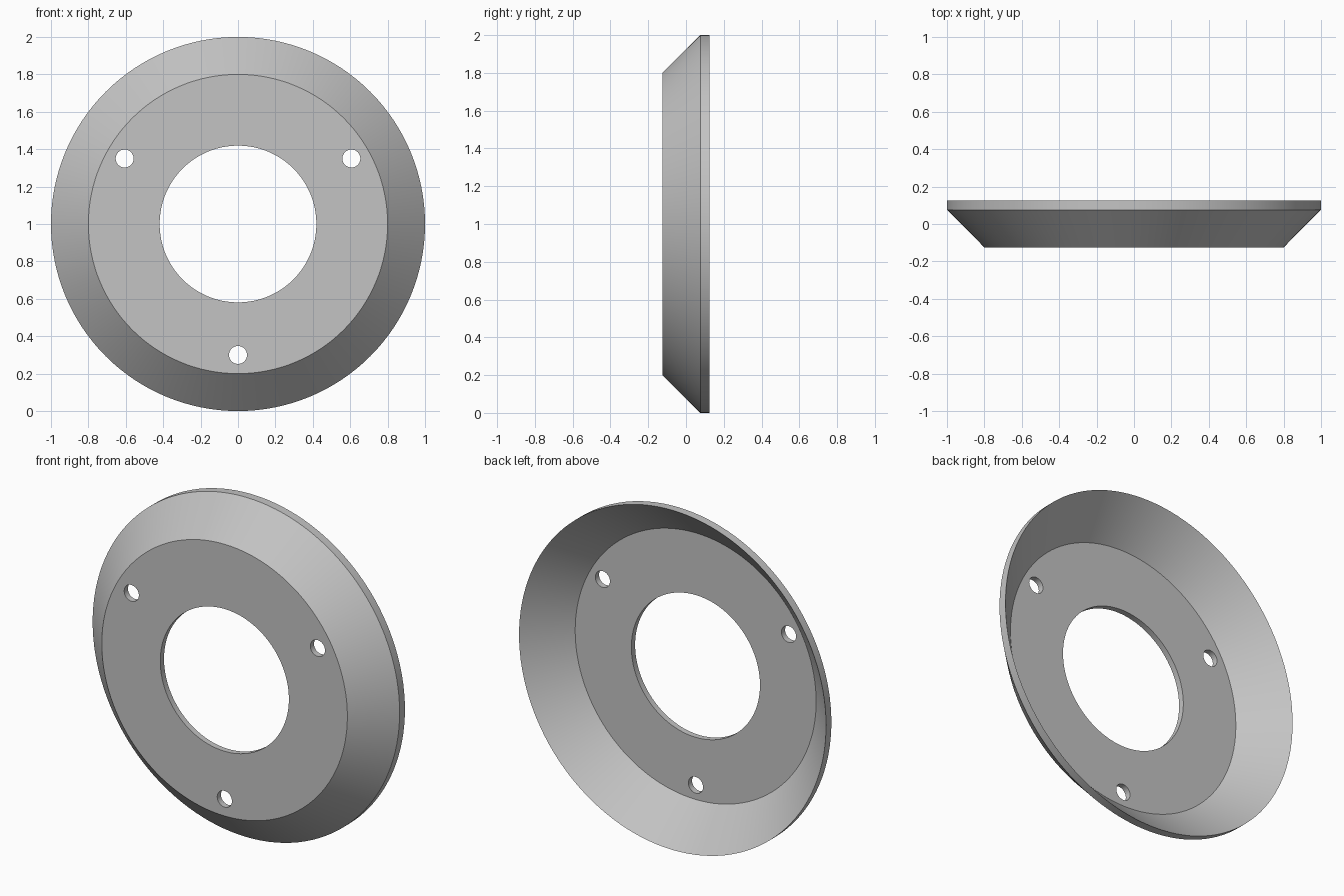
import bpy, bmesh, math
from mathutils import Matrix, Vector

cube = bpy.data.objects.get("Cube")
if cube:
    bpy.data.objects.remove(cube, do_unlink=True)

SEGMENTS = 128
CENTRE_Z = 1.0
SHEET = 0.035                       # wall thickness, square to the surface
FRONT, BACK = -0.125, 0.125
RIM, FACE, BORE = 1.0, 0.8, 0.419   # radii
LIP = SHEET * math.sqrt(2)          # width of the outer edge
BOLT_CIRCLE, BOLT_RADIUS = 0.7, 0.048

grey = bpy.data.materials.new("plain grey")
grey.use_nodes = True
colour = (0.55, 0.55, 0.55, 1)
grey.diffuse_color = colour
grey.node_tree.nodes["Principled BSDF"].inputs["Base Color"].default_value = colour


def add_object(name, bm):
    bmesh.ops.recalc_face_normals(bm, faces=bm.faces)
    mesh = bpy.data.meshes.new(name)
    bm.to_mesh(mesh)
    bm.free()
    mesh.materials.append(grey)
    obj = bpy.data.objects.new(name, mesh)
    bpy.context.collection.objects.link(obj)
    return obj


# Dished ring: cross-section (radius, depth) turned about the y axis
inner_y = FRONT + SHEET
profile = [
    (BORE, FRONT), (FACE, FRONT), (RIM, BACK - LIP), (RIM, BACK),
    (RIM - (BACK - inner_y), inner_y), (BORE, inner_y),
]
centre = Vector((0, 0, CENTRE_Z))
bm = bmesh.new()
verts = [bm.verts.new((r, y, CENTRE_Z)) for r, y in profile]
edges = [bm.edges.new((v, verts[(i + 1) % len(verts)])) for i, v in enumerate(verts)]
bmesh.ops.spin(bm, geom=verts + edges, cent=centre, axis=(0, 1, 0),
               angle=math.tau, steps=SEGMENTS)
bmesh.ops.remove_doubles(bm, verts=bm.verts, dist=1e-4)
ring = add_object("dished_ring", bm)

# Three bolt holes, one at the bottom
bm = bmesh.new()
for i in range(3):
    a = -math.pi / 2 + i * math.tau / 3
    place = Matrix.Translation((BOLT_CIRCLE * math.cos(a), FRONT,
                                CENTRE_Z + BOLT_CIRCLE * math.sin(a)))
    bmesh.ops.create_cone(bm, cap_ends=True, segments=32, radius1=BOLT_RADIUS,
                          radius2=BOLT_RADIUS, depth=0.2,
                          matrix=place @ Matrix.Rotation(math.pi / 2, 4, "X"))
cutter = add_object("bolt_hole_cutter", bm)
cutter.hide_render = True

cut = ring.modifiers.new("bolt holes", "BOOLEAN")
cut.operation = "DIFFERENCE"
cut.solver = "EXACT"
cut.object = cutter

bpy.ops.object.select_all(action="DESELECT")
ring.select_set(True)
bpy.context.view_layer.objects.active = ring
bpy.ops.object.modifier_apply(modifier=cut.name)
bpy.data.objects.remove(cutter, do_unlink=True)

# Smooth curved walls, crisp edges
bpy.ops.object.shade_smooth_by_angle(angle=math.radians(30))
